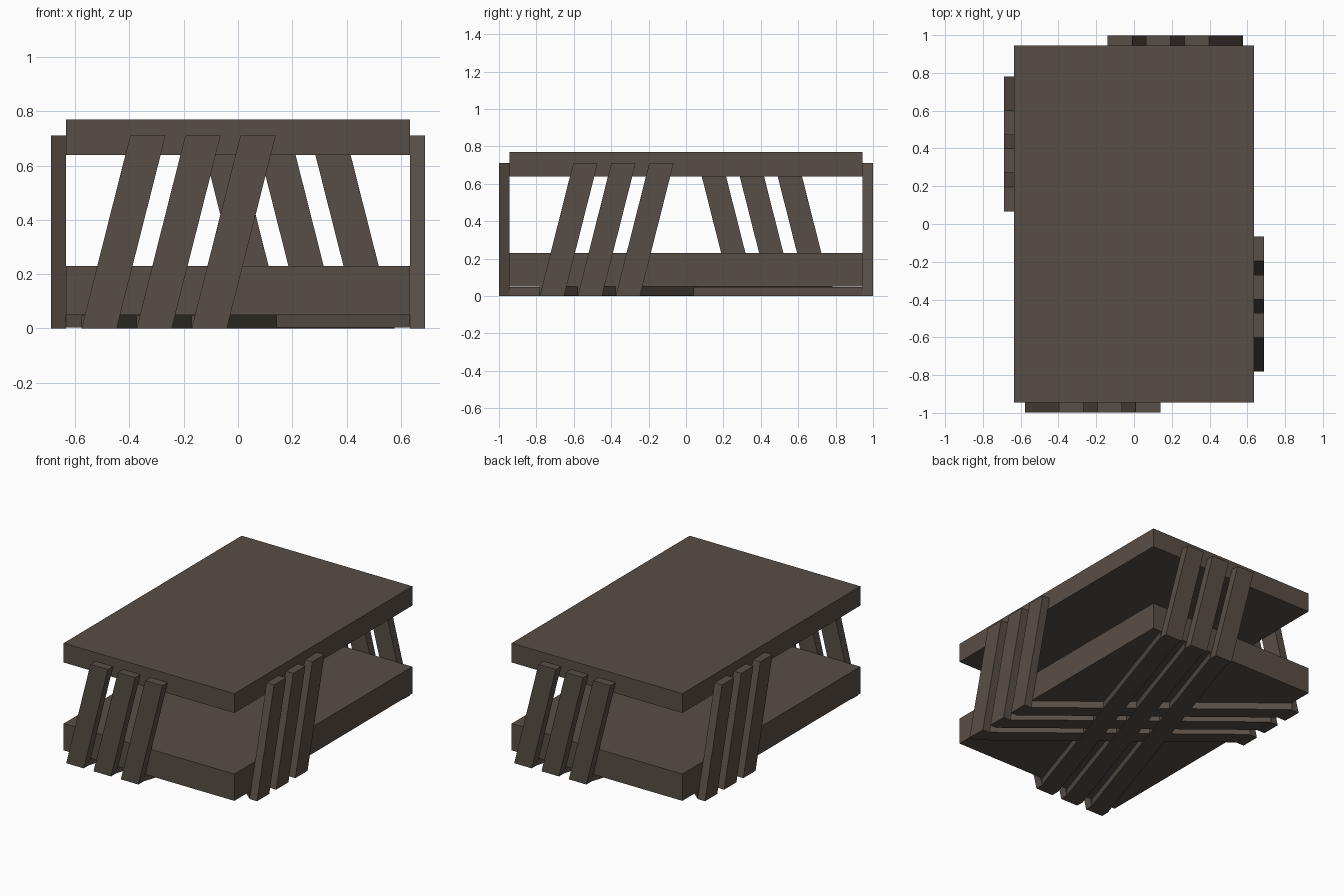
import bpy

if "Cube" in bpy.data.objects:
    bpy.data.objects.remove(bpy.data.objects["Cube"])

wood = bpy.data.materials.new("dark weathered wood")
wood.diffuse_color = (0.097, 0.076, 0.061, 1)
wood.use_nodes = True
wood.node_tree.nodes["Principled BSDF"].inputs["Base Color"].default_value = wood.diffuse_color


def hexa(name, first, second):
    """Solid between two matching quads."""
    mesh = bpy.data.meshes.new(name)
    sides = [(i, (i + 1) % 4, (i + 1) % 4 + 4, i + 4) for i in range(4)]
    mesh.from_pydata(first + second, [], [(3, 2, 1, 0), (4, 5, 6, 7)] + sides)
    mesh.materials.append(wood)
    obj = bpy.data.objects.new(name, mesh)
    bpy.context.collection.objects.link(obj)
    # consistent outward normals
    import bmesh
    bm = bmesh.new()
    bm.from_mesh(mesh)
    bmesh.ops.recalc_face_normals(bm, faces=bm.faces)
    bm.to_mesh(mesh)
    bm.free()
    return obj


HX, HY = 0.634, 0.944      # half size of the slabs
T = 0.055                  # slat thickness
TOP = 0.712                # slat height
W, LEAN, PITCH = 0.13, 0.18, 0.203


# Table top and lower shelf
for name, z0, z1 in (("table_top", 0.64, 0.77), ("lower_shelf", 0.05, 0.23)):
    rect = [(-HX, -HY), (HX, -HY), (HX, HY), (-HX, HY)]
    hexa(name, [(x, y, z0) for x, y in rect], [(x, y, z1) for x, y in rect])


def slat(name, u, depth, place):
    """Leaning slat; u runs along the side, depth points outward."""
    quad = [(u, 0), (u + W, 0), (u + W + LEAN, TOP), (u + LEAN, TOP)]
    hexa(name, [place(a, depth, z) for a, z in quad],
         [place(a, depth + T, z) for a, z in quad])


def runner(name, u, v, depth, z0, z1, place):
    """Diagonal floor bar joining opposite slats."""
    quad = [(u, depth), (u + W, depth), (v + W, -depth), (v, -depth)]
    hexa(name, [place(a, d, z0) for a, d in quad],
         [place(a, d, z1) for a, d in quad])


for i in range(3):
    uf = -0.577 + i * PITCH    # front slats, along x
    ur = -0.782 + i * PITCH    # right slats, along y
    # Slats, each repeated on the opposite side by a half turn
    slat("front_slat", uf, HY, lambda a, d, z: (a, -d, z))
    slat("back_slat", uf, HY, lambda a, d, z: (-a, d, z))
    slat("right_slat", ur, HX, lambda a, d, z: (d, a, z))
    slat("left_slat", ur, HX, lambda a, d, z: (-d, -a, z))
    # Crossing runners under the shelf
    j = 2 - i
    runner("long_runner", uf, 0.577 - W - j * PITCH, HY, 0.0, 0.047,
           lambda a, d, z: (a, -d, z))
    runner("cross_runner", ur, 0.782 - W - j * PITCH, HX, 0.003, 0.05,
           lambda a, d, z: (d, a, z))
